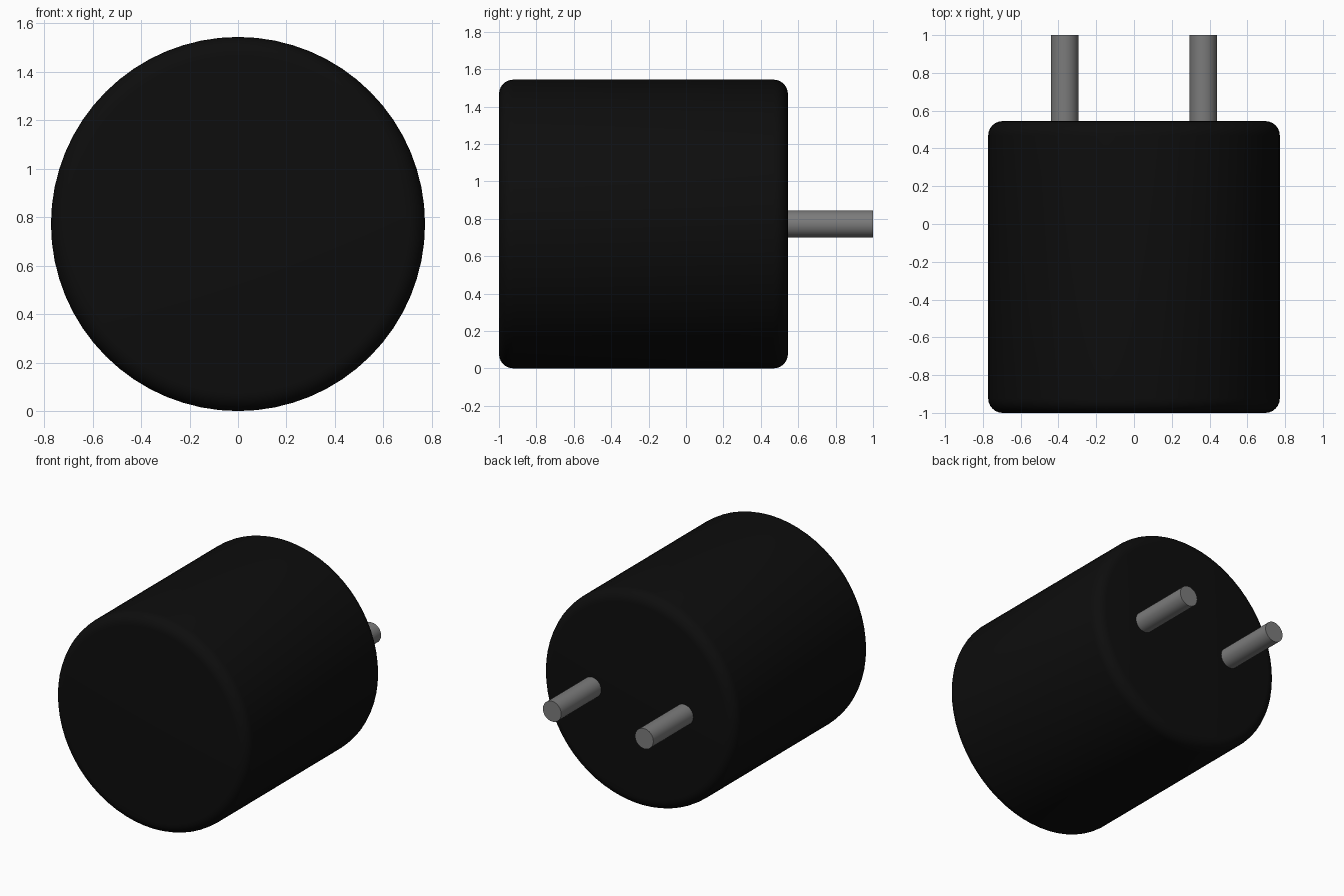
import bpy
from math import pi, radians

cube = bpy.data.objects.get("Cube")
if cube:
    bpy.data.objects.remove(cube, do_unlink=True)

RADIUS = 0.772


def make_material(name, grey):
    mat = bpy.data.materials.new(name)
    mat.use_nodes = True
    colour = (grey, grey, grey, 1)
    mat.diffuse_color = colour
    mat.node_tree.nodes["Principled BSDF"].inputs["Base Color"].default_value = colour
    return mat


def rod(name, radius, y_front, y_back, x, sides, mat):
    """Cylinder lying along y, at the height of the body's axis."""
    bpy.ops.mesh.primitive_cylinder_add(
        vertices=sides, radius=radius, depth=y_back - y_front,
        location=(x, (y_front + y_back) / 2, RADIUS), rotation=(pi / 2, 0, 0))
    obj = bpy.context.object
    obj.name = name
    obj.data.materials.append(mat)
    return obj


black = make_material("black plastic", 0.004)
metal = make_material("grey metal", 0.2)

# Drum-shaped body with rounded rims
body = rod("body", RADIUS, -1, 0.545, 0, 64, black)
bevel = body.modifiers.new("rounded rims", "BEVEL")
bevel.width = 0.077
bevel.segments = 6
bevel.limit_method = "ANGLE"
bevel.angle_limit = radians(40)
bpy.ops.object.modifier_apply(modifier=bevel.name)
bpy.ops.object.shade_smooth_by_angle(angle=radians(30))

# Two contact pins on the back
for side, x in (("left", 0.367), ("right", -0.367)):
    rod(side + "_pin", 0.073, 0.5, 1, x, 32, metal)
    bpy.ops.object.shade_smooth_by_angle(angle=radians(30))
